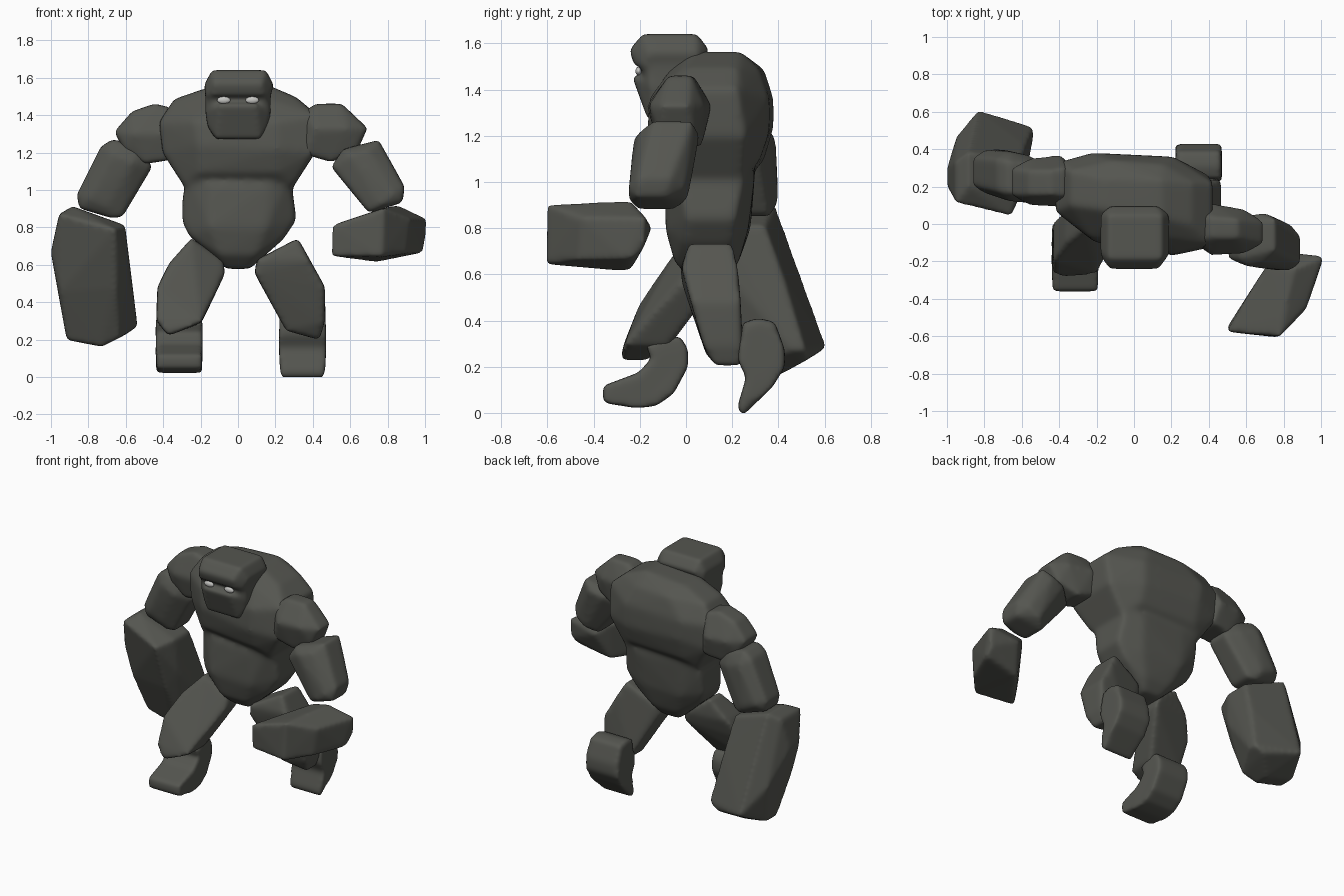
import bpy, bmesh
from mathutils import Vector


def material(name, rgb):
    m = bpy.data.materials.new(name)
    m.diffuse_color = (*rgb, 1)
    return m


STONE = material("dark stone", (0.09, 0.092, 0.08))
EYE = material("pale eye", (0.56, 0.56, 0.54))
GROW = 0.013   # makes up for the shrinkage of smoothing


def grow(verts):
    c = sum((v.co for v in verts), Vector()) / len(verts)
    for v in verts:
        v.co += (v.co - c).normalized() * GROW


def finish(name, bm, rounding):
    """Turn a rough block into a worn, rounded boulder."""
    bmesh.ops.recalc_face_normals(bm, faces=bm.faces[:])
    me = bpy.data.meshes.new(name)
    bm.to_mesh(me)
    bm.free()
    me.materials.append(STONE)
    ob = bpy.data.objects.new(name, me)
    bpy.context.collection.objects.link(ob)
    r = ob.modifiers.new("fuse", 'REMESH')
    r.mode = 'VOXEL'
    r.voxel_size = 0.013
    r.use_smooth_shade = True
    s = ob.modifiers.new("wear", 'SMOOTH')
    s.factor = 0.5
    s.iterations = rounding
    return ob


def rock(name, *groups, rounding=16):
    """Hull of front-view points (x, z), each spanning y0..y1; groups fuse."""
    bm = bmesh.new()
    for pts in groups:
        part = bmesh.new()
        for x, z, y0, y1 in pts:
            part.verts.new((x, y0, z))
            if y1 != y0:
                part.verts.new((x, y1, z))
        grow(part.verts[:])
        bmesh.ops.convex_hull(part, input=part.verts[:])
        loose = [v for v in part.verts if not v.link_faces]
        bmesh.ops.delete(part, geom=loose, context='VERTS')
        tmp = bpy.data.meshes.new("tmp")
        part.to_mesh(tmp)
        part.free()
        bm.from_mesh(tmp)
        bpy.data.meshes.remove(tmp)
    return finish(name, bm, rounding)


def foot(name, profile, x0, x1):
    """Side profile (y, z) extruded across x."""
    bm = bmesh.new()
    face = bm.faces.new([bm.verts.new((x0, y, z)) for y, z in profile])
    out = bmesh.ops.extrude_face_region(bm, geom=[face])
    for g in out["geom"]:
        if isinstance(g, bmesh.types.BMVert):
            g.co.x = x1
    grow(bm.verts[:])
    return finish(name, bm, 14)


# Chest, twisted so its right side leads, fused with a belly tapering to the hips
chest = [
    (-0.16, 1.535, 0.08, 0.24), (0.14, 1.555, 0.04, 0.23),
    (-0.33, 1.48, 0.10, 0.28), (0.30, 1.49, 0.00, 0.22),
    (-0.10, 1.48, 0.00, 0.33), (0.15, 1.48, -0.06, 0.31),
    (-0.41, 1.36, 0.07, 0.32), (0.41, 1.40, -0.10, 0.22),
    (-0.39, 1.20, 0.06, 0.32), (0.40, 1.20, -0.12, 0.25),
    (-0.22, 1.36, -0.07, 0.37), (0.20, 1.36, -0.15, 0.35),
    (-0.20, 1.24, -0.09, 0.37), (0.20, 1.22, -0.16, 0.35),
    (-0.20, 1.10, -0.06, 0.33), (0.20, 1.10, -0.12, 0.31),
    (-0.28, 1.03, 0.02, 0.27), (0.29, 1.03, -0.06, 0.24)]
belly = [
    (-0.26, 1.08, 0.02, 0.28), (0.27, 1.08, -0.05, 0.26),
    (-0.285, 0.95, 0.04, 0.25), (0.285, 0.95, -0.01, 0.23),
    (-0.285, 0.83, 0.04, 0.22), (0.30, 0.84, 0.01, 0.21),
    (-0.14, 1.02, -0.05, 0.29), (0.16, 1.02, -0.08, 0.29),
    (-0.14, 0.80, -0.07, 0.27), (0.14, 0.80, -0.08, 0.26),
    (-0.25, 0.76, 0.02, 0.20), (0.23, 0.74, 0.00, 0.20),
    (-0.09, 0.66, -0.04, 0.22), (0.09, 0.66, -0.04, 0.22),
    (-0.06, 0.59, 0.03, 0.17), (0.06, 0.59, 0.03, 0.17)]
rock("torso", chest, belly, rounding=24)

# Head: brow block over a receding jaw, with recessed eye band
rock("head", [
    (-0.13, 1.635, -0.18, 0.04), (0.14, 1.635, -0.18, 0.04),
    (-0.17, 1.56, -0.15, 0.04), (0.18, 1.56, -0.15, 0.04),
    (-0.12, 1.57, -0.235, 0.09), (0.12, 1.57, -0.235, 0.09),
    (-0.16, 1.50, -0.18, 0.05), (0.16, 1.50, -0.18, 0.05),
    (-0.12, 1.51, -0.215, 0.05), (0.12, 1.51, -0.215, 0.05)],
    [(-0.12, 1.54, -0.205, 0.05), (0.12, 1.54, -0.205, 0.05),
     (-0.165, 1.52, -0.14, 0.04), (0.165, 1.52, -0.14, 0.04),
     (-0.16, 1.41, -0.15, 0.04), (0.16, 1.41, -0.15, 0.04)],
    [(-0.09, 1.455, -0.225, 0.03), (0.09, 1.455, -0.225, 0.03),
     (-0.165, 1.42, -0.15, 0.03), (0.165, 1.42, -0.15, 0.03),
     (-0.15, 1.34, -0.14, 0.0), (0.15, 1.34, -0.14, 0.0),
     (-0.11, 1.28, -0.16, -0.05), (0.11, 1.28, -0.16, -0.05)], rounding=12)

# Eyes
for side, label in ((-1, "left"), (1, "right")):
    bpy.ops.mesh.primitive_uv_sphere_add(segments=20, ring_count=10, radius=1,
                                         location=(side * 0.076, -0.205, 1.48))
    eye = bpy.context.object
    eye.name = "eye_" + label
    eye.scale = (0.036, 0.014, 0.019)
    eye.data.materials.append(EYE)
    bpy.ops.object.shade_smooth()

# Upper arms
rock("upper_arm_right", [
    (0.35, 1.40, -0.08, 0.05), (0.42, 1.45, -0.07, 0.03), (0.55, 1.45, -0.07, 0.02),
    (0.68, 1.33, -0.10, 0.01), (0.63, 1.22, -0.11, 0.03), (0.42, 1.33, -0.16, 0.10),
    (0.58, 1.33, -0.15, 0.07), (0.50, 1.16, -0.11, 0.06), (0.36, 1.20, -0.12, 0.07)])
rock("upper_arm_left", [
    (-0.36, 1.43, 0.15, 0.30), (-0.45, 1.45, 0.16, 0.28), (-0.56, 1.41, 0.16, 0.28),
    (-0.65, 1.31, 0.16, 0.29), (-0.60, 1.22, 0.15, 0.30), (-0.40, 1.30, 0.10, 0.36),
    (-0.55, 1.30, 0.11, 0.34), (-0.50, 1.15, 0.14, 0.31), (-0.36, 1.17, 0.13, 0.33)])

# Forearms
rock("forearm_right", [
    (0.57, 1.21, -0.18, -0.03), (0.75, 1.255, -0.14, 0.02), (0.51, 1.12, -0.18, -0.04),
    (0.61, 1.18, -0.22, 0.04), (0.70, 1.20, -0.20, 0.05), (0.88, 1.02, -0.20, -0.07),
    (0.87, 0.94, -0.21, -0.09), (0.70, 0.89, -0.21, -0.05),
    (0.76, 0.93, -0.24, 0.00), (0.83, 0.98, -0.24, -0.01)])
rock("forearm_left", [
    (-0.73, 1.22, 0.18, 0.34), (-0.67, 1.26, 0.17, 0.33), (-0.53, 1.22, 0.15, 0.31),
    (-0.47, 1.12, 0.17, 0.31), (-0.57, 1.14, 0.12, 0.36), (-0.67, 1.18, 0.13, 0.38),
    (-0.62, 0.87, 0.20, 0.35), (-0.67, 0.86, 0.20, 0.36), (-0.84, 0.91, 0.21, 0.34),
    (-0.85, 0.98, 0.21, 0.35), (-0.70, 0.92, 0.17, 0.39), (-0.79, 0.96, 0.17, 0.39)])

# Huge slab fists
rock("fist_right", [
    (0.515, 0.81, -0.57, -0.56), (0.78, 0.895, -0.59, -0.50), (0.85, 0.91, -0.25, -0.25),
    (0.91, 0.84, -0.45, -0.42), (0.89, 0.67, -0.46, -0.42), (0.64, 0.68, -0.36, -0.36),
    (0.63, 0.84, -0.37, -0.37), (0.72, 0.87, -0.25, -0.22),
    (1.00, 0.84, -0.20, -0.18), (0.80, 0.80, -0.16, -0.16), (0.99, 0.72, -0.19, -0.19),
    (0.505, 0.65, -0.56, -0.55), (0.77, 0.65, -0.595, -0.59),
    (0.975, 0.67, -0.27, -0.24), (0.74, 0.625, -0.28, -0.25)], rounding=10)
rock("fist_left", [
    (-0.95, 0.86, 0.12, 0.33), (-0.88, 0.90, 0.20, 0.38), (-0.66, 0.78, 0.05, 0.06),
    (-0.61, 0.80, 0.18, 0.34), (-0.99, 0.66, 0.20, 0.30), (-0.60, 0.58, 0.20, 0.42),
    (-0.94, 0.46, 0.22, 0.46), (-0.66, 0.48, 0.16, 0.16),
    (-0.91, 0.21, 0.32, 0.42), (-0.73, 0.175, 0.30, 0.40), (-0.64, 0.22, 0.28, 0.42),
    (-0.545, 0.28, 0.46, 0.51), (-0.83, 0.29, 0.60, 0.60), (-0.60, 0.24, 0.52, 0.52)],
    rounding=10)

# Thighs
rock("thigh_right", [
    (0.32, 0.73, 0.02, 0.20), (0.11, 0.62, -0.02, 0.17), (0.10, 0.55, -0.01, 0.16),
    (0.37, 0.62, -0.01, 0.22), (0.455, 0.48, 0.03, 0.23), (0.455, 0.30, 0.08, 0.24),
    (0.43, 0.21, 0.13, 0.23), (0.26, 0.26, 0.09, 0.24)])
rock("thigh_left", [
    (-0.25, 0.73, -0.02, 0.10), (-0.09, 0.62, 0.00, 0.14), (-0.08, 0.55, -0.03, 0.12),
    (-0.36, 0.60, -0.10, 0.07), (-0.42, 0.48, -0.19, 0.01), (-0.43, 0.31, -0.26, -0.08),
    (-0.37, 0.23, -0.28, -0.18), (-0.20, 0.30, -0.26, -0.07)])

# Hooked shin and foot pieces
foot("foot_right", [
    (0.25, 0.38), (0.31, 0.40), (0.38, 0.385), (0.42, 0.27), (0.42, 0.20),
    (0.37, 0.12), (0.25, 0.00), (0.225, 0.03), (0.265, 0.16), (0.23, 0.23)], 0.23, 0.46)
foot("foot_left", [
    (-0.35, 0.05), (-0.35, 0.12), (-0.20, 0.175), (-0.15, 0.23), (-0.17, 0.28),
    (-0.10, 0.325), (-0.03, 0.32), (0.00, 0.27), (0.00, 0.20), (-0.06, 0.09),
    (-0.13, 0.04), (-0.21, 0.03)], -0.43, -0.20)
